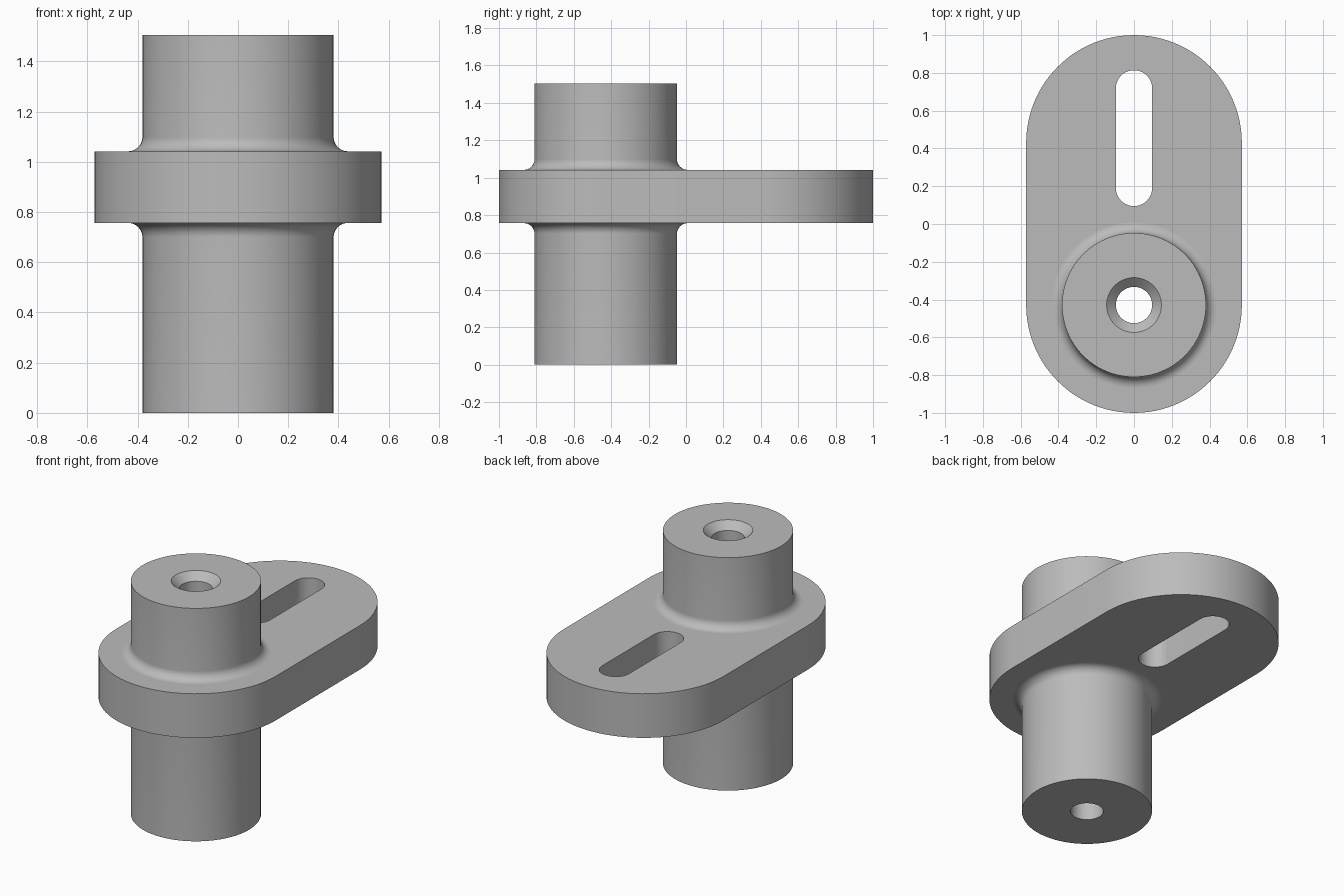
import bpy, bmesh
from math import sin, cos, pi, radians
from mathutils import Vector

SEGMENTS = 96
POST_Y, ARM_R, ARM_LOW, ARM_HIGH = -0.429, 0.571, 0.757, 1.042
POST_R, FILLET, BORE_R, HEIGHT = 0.381, 0.057, 0.096, 1.505

if "Cube" in bpy.data.objects:
    bpy.data.objects.remove(bpy.data.objects["Cube"])

steel = bpy.data.materials.new("plain_grey")
steel.use_nodes = True
grey = (0.5, 0.5, 0.5, 1)
steel.diffuse_color = grey
steel.node_tree.nodes["Principled BSDF"].inputs["Base Color"].default_value = grey


def slot_outline(radius, y_back, y_front):
    """Counter-clockwise slot shape; equal y values give a circle."""
    points = []
    half = SEGMENTS // 2
    for y, start in ((y_back, 0), (y_front, pi)):
        last = half if y_back == y_front else half + 1
        for i in range(last):
            a = start + pi * i / half
            points.append((radius * cos(a), y + radius * sin(a)))
    return points


def ring(bm, outline, z):
    return [bm.verts.new((x, y, z)) for x, y in outline]


def bridge(bm, a, b):
    for i in range(len(a)):
        j = (i + 1) % len(a)
        bm.faces.new((a[i], a[j], b[j], b[i]))


def finish(bm, name):
    mesh = bpy.data.meshes.new(name)
    bm.to_mesh(mesh)
    bm.free()
    obj = bpy.data.objects.new(name, mesh)
    bpy.context.collection.objects.link(obj)
    mesh.materials.append(steel)
    bpy.ops.object.select_all(action="DESELECT")
    obj.select_set(True)
    bpy.context.view_layer.objects.active = obj
    bpy.ops.object.shade_smooth_by_angle(angle=radians(30))


# Arm: rounded plate with a long slot and an opening where the post passes
bm = bmesh.new()
outlines = [slot_outline(ARM_R, -POST_Y, POST_Y),
            slot_outline(BORE_R, 0.718, 0.191),
            slot_outline(POST_R + FILLET, POST_Y, POST_Y)]
low = [ring(bm, o, ARM_LOW) for o in outlines]
high = [ring(bm, o, ARM_HIGH) for o in outlines]
for loops, facing in ((low, -1), (high, 1)):
    edges = [bm.edges.new((r[i - 1], r[i])) for r in loops for i in range(len(r))]
    cap = bmesh.ops.triangle_fill(bm, edges=edges, use_beauty=True,
                                  normal=Vector((0, 0, facing)))
    for f in cap["geom"]:
        if isinstance(f, bmesh.types.BMFace):
            f.normal_update()
            if f.normal.z * facing < 0:
                f.normal_flip()
bridge(bm, low[0], high[0])
bridge(bm, high[1], low[1])
finish(bm, "slotted_arm")

# Post: turned profile with fillets at the arm and a countersunk through bore
angles = [pi / 2 * i / 10 for i in range(11)]
edge = POST_R + FILLET
profile = [(edge - FILLET * sin(a), ARM_HIGH + FILLET * (1 - cos(a))) for a in angles]
profile += [(POST_R, HEIGHT), (0.145, HEIGHT), (BORE_R, HEIGHT - 0.047),
            (BORE_R, 0), (POST_R, 0)]
profile += [(edge - FILLET * cos(a), ARM_LOW - FILLET * (1 - sin(a))) for a in angles]
bm = bmesh.new()
rings = [ring(bm, slot_outline(r, POST_Y, POST_Y), z) for r, z in profile]
for a, b in zip(rings, rings[1:]):
    bridge(bm, a, b)
finish(bm, "pivot_post")
